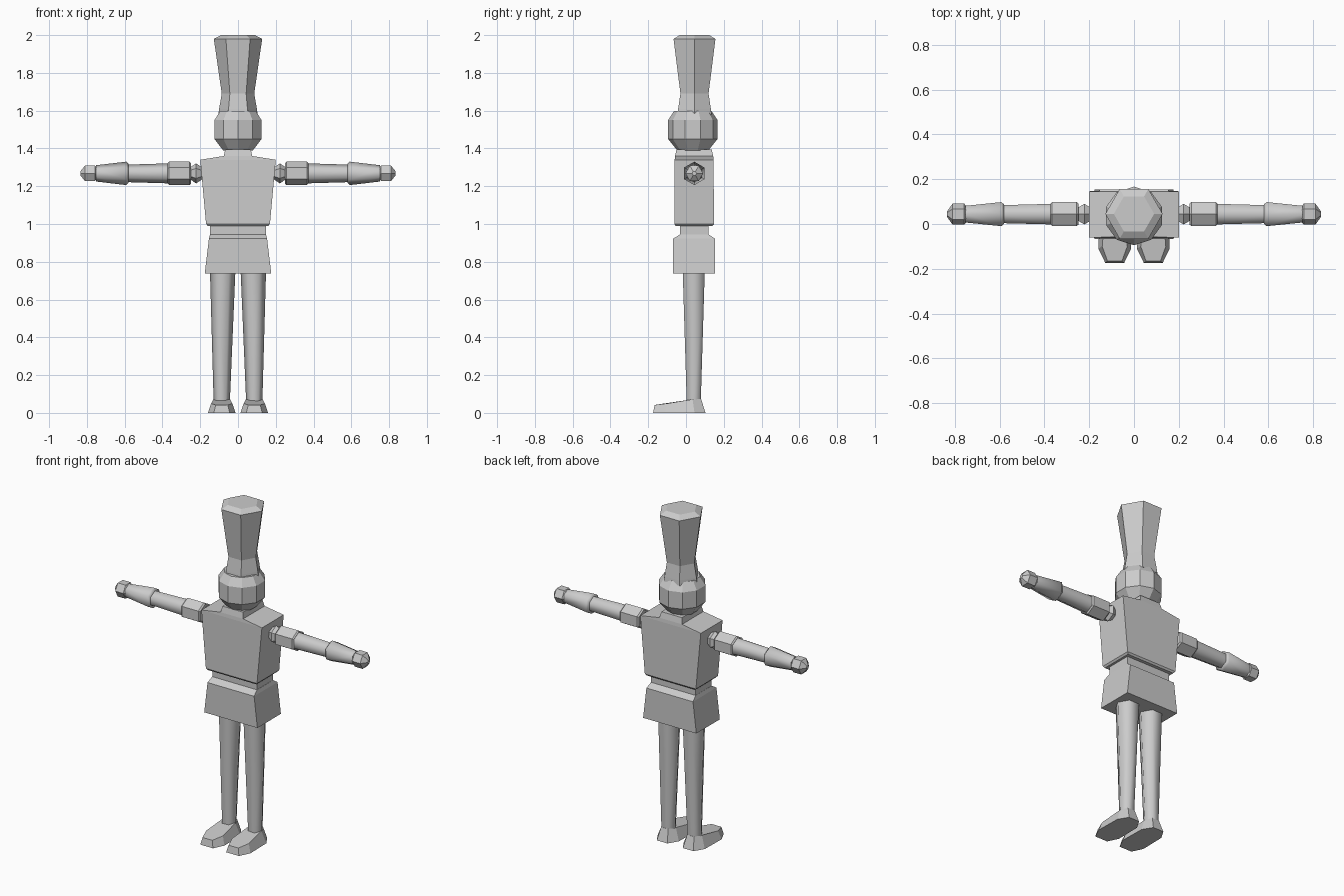
import bpy, bmesh
from math import sin, cos, pi

if "Cube" in bpy.data.objects:
    bpy.data.objects.remove(bpy.data.objects["Cube"])


def loft(name, rings, mirror=False, smooth=False):
    """Skin a stack of equal-length point rings and cap both ends."""
    bm = bmesh.new()
    rows = [[bm.verts.new(p) for p in ring] for ring in rings]
    n = len(rows[0])
    for a, b in zip(rows, rows[1:]):
        for i in range(n):
            j = (i + 1) % n
            bm.faces.new((a[i], a[j], b[j], b[i]))
    bm.faces.new(rows[0][::-1])
    bm.faces.new(rows[-1])
    bmesh.ops.recalc_face_normals(bm, faces=bm.faces)
    me = bpy.data.meshes.new(name)
    bm.to_mesh(me)
    bm.free()
    ob = bpy.data.objects.new(name, me)
    bpy.context.collection.objects.link(ob)
    if smooth:
        bpy.context.view_layer.objects.active = ob
        ob.select_set(True)
        bpy.ops.object.shade_smooth_by_angle(angle=1.1)
        ob.select_set(False)
    if mirror:
        ob.modifiers.new("mirror", 'MIRROR').use_mirror_merge = False
    return ob


def upright(n, x, y, z, r, turn=0.0):
    return [(x + r * cos(turn + 2 * pi * i / n), y + r * sin(turn + 2 * pi * i / n), z)
            for i in range(n)]


def along_x(x, r, turn=0.0, y=0.044, z=1.268):
    return [(x, y + r * sin(turn + pi * i / 3), z + r * cos(turn + pi * i / 3))
            for i in range(6)]


def box_ring(z, x, y0, y1):
    return [(-x, y0, z), (x, y0, z), (x, y1, z), (-x, y1, z)]


# Torso with sloped shoulders and neck block
loft("torso", [box_ring(z, x, a, b) for z, x, a, b in [
    (0.99, 0.16, -0.055, 0.14), (1.0, 0.169, -0.062, 0.148), (1.34, 0.2, -0.06, 0.146),
    (1.36, 0.075, -0.058, 0.144), (1.395, 0.068, -0.05, 0.136)]])

# Waist and flared tunic skirt
loft("waist", [box_ring(0.93, 0.147, -0.032, 0.12), box_ring(1.0, 0.147, -0.032, 0.12)])
loft("skirt", [box_ring(z, x, a, b) for z, x, a, b in [
    (0.738, 0.176, -0.068, 0.154), (0.922, 0.154, -0.068, 0.154),
    (0.945, 0.148, -0.032, 0.12)]])

# Head: ten-sided
loft("head", [upright(10, 0, 0.036, z, r, pi / 2) for z, r in [
    (1.39, 0.083), (1.45, 0.131), (1.55, 0.131), (1.597, 0.1)]])

# Tall hat: six-sided, flaring at the base and the top
loft("tall_hat", [upright(6, 0, 0.045, z, r) for z, r in [
    (1.58, 0.104), (1.61, 0.1), (1.69, 0.086), (1.98, 0.128), (2.0, 0.09)]])

# Legs
loft("legs", [upright(6, 0.086, 0.041, 0.06, 0.043),
              upright(6, 0.081, 0.041, 0.77, 0.068)], mirror=True, smooth=True)


# Shoes: half outline (half width, y, z) closed symmetrically
def shoe_ring(half):
    c = 0.086
    return [(c + w, y, z) for w, y, z in half] + [(c - w, y, z) for w, y, z in half[::-1]]


loft("shoes", [
    shoe_ring([(0.042, -0.174, 0), (0.073, -0.11, 0), (0.07, 0.045, 0), (0.035, 0.103, 0)]),
    shoe_ring([(0.032, -0.166, 0.042), (0.056, -0.1, 0.05), (0.044, 0.035, 0.072),
               (0.023, 0.08, 0.074)])], mirror=True)

# Arms: shoulder joint, sleeve, forearm, cuff, hand
loft("shoulder_joints", [along_x(x, r) for x, r in [
    (0.18, 0.025), (0.222, 0.053), (0.262, 0.025)]], mirror=True)
loft("sleeves", [along_x(x, r) for x, r in [
    (0.248, 0.054), (0.256, 0.062), (0.365, 0.062), (0.372, 0.054)]], mirror=True)
loft("forearms", [along_x(0.365, 0.053), along_x(0.6, 0.046)], mirror=True, smooth=True)
loft("cuffs", [along_x(x, r) for x, r in [
    (0.58, 0.05), (0.592, 0.062), (0.752, 0.043)]], mirror=True, smooth=True)
loft("hands", [along_x(x, r, pi / 6) for x, r in [
    (0.74, 0.025), (0.758, 0.047), (0.81, 0.047), (0.835, 0.012)]], mirror=True)
